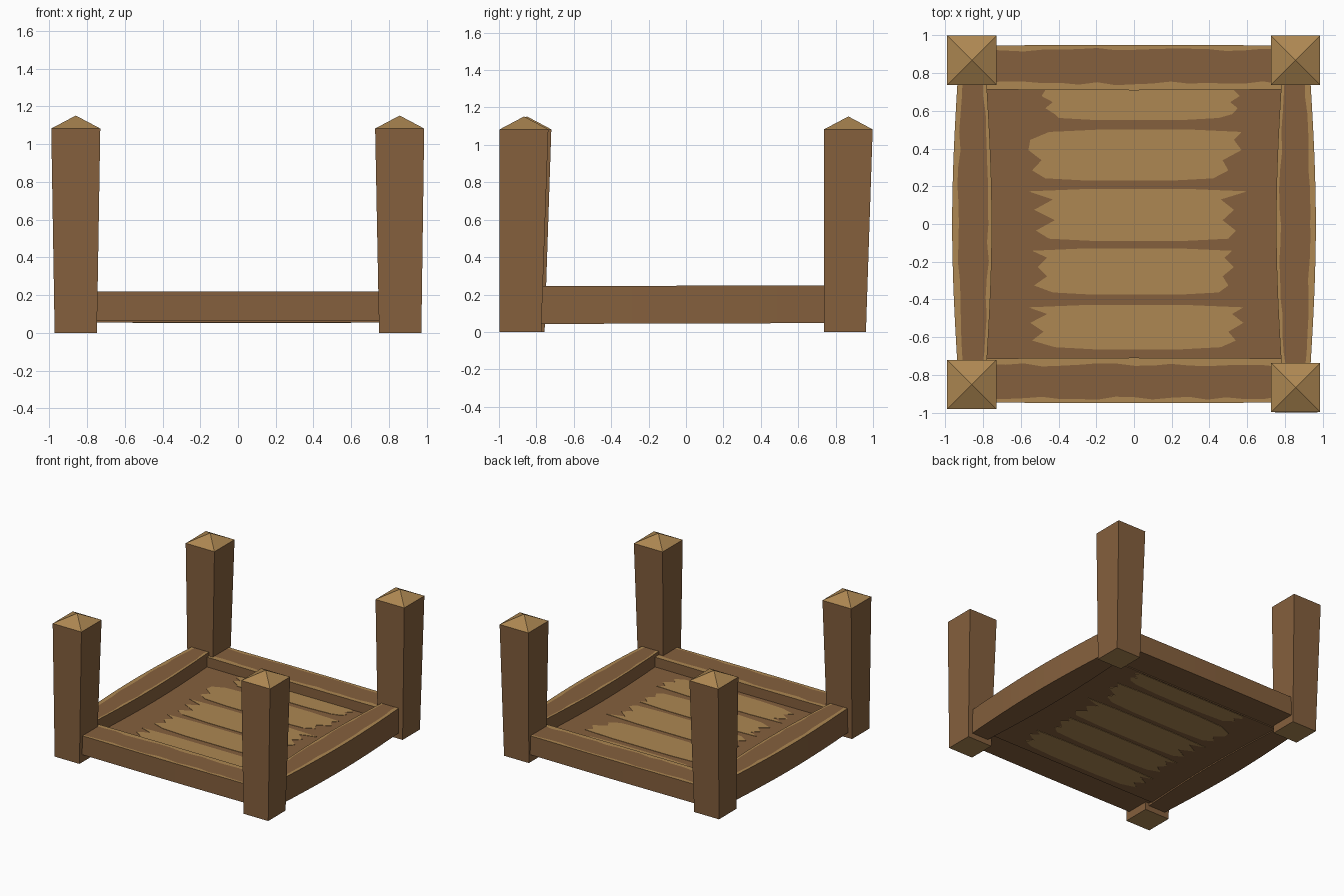
import bpy, bmesh, math, random
from mathutils import Vector

if "Cube" in bpy.data.objects:
    bpy.data.objects.remove(bpy.data.objects["Cube"])

random.seed(4)


def srgb(r, g, b):
    return tuple(((c / 255 + 0.055) / 1.055) ** 2.4 for c in (r, g, b)) + (1.0,)


def material(name, rgb):
    m = bpy.data.materials.new(name)
    m.diffuse_color = srgb(*rgb)
    m.use_nodes = True
    m.node_tree.nodes["Principled BSDF"].inputs["Base Color"].default_value = m.diffuse_color
    return m


BROWN = material("brown wood", (133, 96, 61))
TAN = material("worn tan wood", (173, 135, 82))


def finish(name, bm, mats=(BROWN, TAN)):
    bmesh.ops.recalc_face_normals(bm, faces=bm.faces[:])
    me = bpy.data.meshes.new(name)
    bm.to_mesh(me)
    bm.free()
    for m in mats:
        me.materials.append(m)
    ob = bpy.data.objects.new(name, me)
    bpy.context.collection.objects.link(ob)
    return ob


# Corner posts: flared shaft with a low pyramid cap, tan cap and tan foot
def post(name, foot, top):
    bm = bmesh.new()
    corners = [(-1, -1), (1, -1), (1, 1), (-1, 1)]
    rings = [[bm.verts.new((c[0] + h * sx, c[1] + h * sy, z)) for sx, sy in corners]
             for c, h, z in ((foot, 0.112, 0.0), (top, 0.13, 1.083))]
    apex = bm.verts.new((top[0], top[1], 1.152))
    bm.faces.new(rings[0]).material_index = 1
    for i in range(4):
        j = (i + 1) % 4
        bm.faces.new((rings[0][i], rings[0][j], rings[1][j], rings[1][i]))
        bm.faces.new((rings[1][i], rings[1][j], apex)).material_index = 1
    finish(name, bm)


post("front_left_post", (-0.86, -0.868), (-0.86, -0.85))
post("front_right_post", (0.86, -0.886), (0.857, -0.866))
post("back_left_post", (-0.86, 0.85), (-0.86, 0.868))
post("back_right_post", (0.86, 0.85), (0.857, 0.868))


# Rails: lofted beams whose top has worn tan strips along both edges
def rail(name, place, inner, outer, bulge, z0, z1, strip_in, strip_out, wave):
    bm = bmesh.new()
    rings = []
    n = 16
    for k in range(n + 1):
        t = -0.78 + 1.56 * k / n
        b = bulge * math.cos(t / 0.78 * math.pi / 2)
        i, o = inner - b, outer + b
        wi, wo = (s + random.uniform(-wave, wave) for s in (strip_in, strip_out))
        section = [(o, z0), (i, z0), (i, z1), (i + wi, z1), (o - wo, z1), (o, z1)]
        rings.append([bm.verts.new(place(t, d, z)) for d, z in section])
    for a, b in zip(rings, rings[1:]):
        for i in range(6):
            j = (i + 1) % 6
            f = bm.faces.new((a[i], a[j], b[j], b[i]))
            f.material_index = 1 if i in (2, 4) else 0
    bm.faces.new(rings[0])
    bm.faces.new(rings[-1])
    finish(name, bm)


for side, s in (("front", -1), ("back", 1)):
    rail(side + "_rail", lambda t, d, z: (t, s * d, z),
         0.713, 0.946, 0.004, 0.063, 0.218, 0.036, 0.026, 0.01)
for side, s in (("left", -1), ("right", 1)):
    rail(side + "_rail", lambda t, d, z: (s * d, t, z + 0.003 * t),
         0.783, 0.934, 0.03, 0.045, 0.247, 0.02, 0.03, 0.006)

# Floor slab
bm = bmesh.new()
bmesh.ops.create_cube(bm, size=1)
for v in bm.verts:
    v.co = (v.co.x * 1.58, v.co.y * 1.44, 0.0965 + v.co.z * 0.083)
finish("floor", bm, (BROWN,))

# Worn plank patches: (back y, front y, left edge xs, right edge xs), back to front
PATCHES = [
    (0.71, 0.55, (-.47, -.49, -.43, -.47, -.42, -.40), (.53, .56, .51, .55, .52, .45)),
    (0.50, 0.23, (-.45, -.55, -.56, -.49, -.54, -.47), (.57, .53, .57, .47, .50, .42)),
    (0.185, -0.09, (-.56, -.43, -.53, -.42, -.52, -.45), (.60, .46, .53, .47, .54, .50)),
    (-0.13, -0.375, (-.54, -.46, -.51, -.46, -.53, -.43), (.52, .48, .53, .47, .50, .45)),
    (-0.43, -0.665, (-.56, -.46, -.55, -.48, -.54, -.42), (.58, .52, .58, .50, .54, .46)),
]


def patch(name, y0, y1, left, right, z):
    bm = bmesh.new()
    n = len(left) - 1
    # rows of quads between the ragged left and right edges
    rows = []
    for k in range(n + 1):
        y = y0 + (y1 - y0) * k / n
        xs = [left[k] + (right[k] - left[k]) * c / 4 for c in range(5)]
        bow = 0.012 * (k == n) - 0.012 * (k == 0 and y0 < 0.7)
        rows.append([bm.verts.new((x, y + bow * (c in (0, 4)), z)) for c, x in enumerate(xs)])
    for a, b in zip(rows, rows[1:]):
        for c in range(4):
            bm.faces.new((a[c], a[c + 1], b[c + 1], b[c]))
    ext = bmesh.ops.extrude_face_region(bm, geom=bm.faces[:])
    for v in ext["geom"]:
        if isinstance(v, bmesh.types.BMVert):
            v.co.z += 0.004
    finish(name, bm, (TAN,))


for k, (y0, y1, left, right) in enumerate(PATCHES):
    patch("floor_top_patch_%d" % (k + 1), y0, y1, left, right, 0.137)
    patch("floor_underside_patch_%d" % (k + 1), y0, y1, left, right, 0.052)
